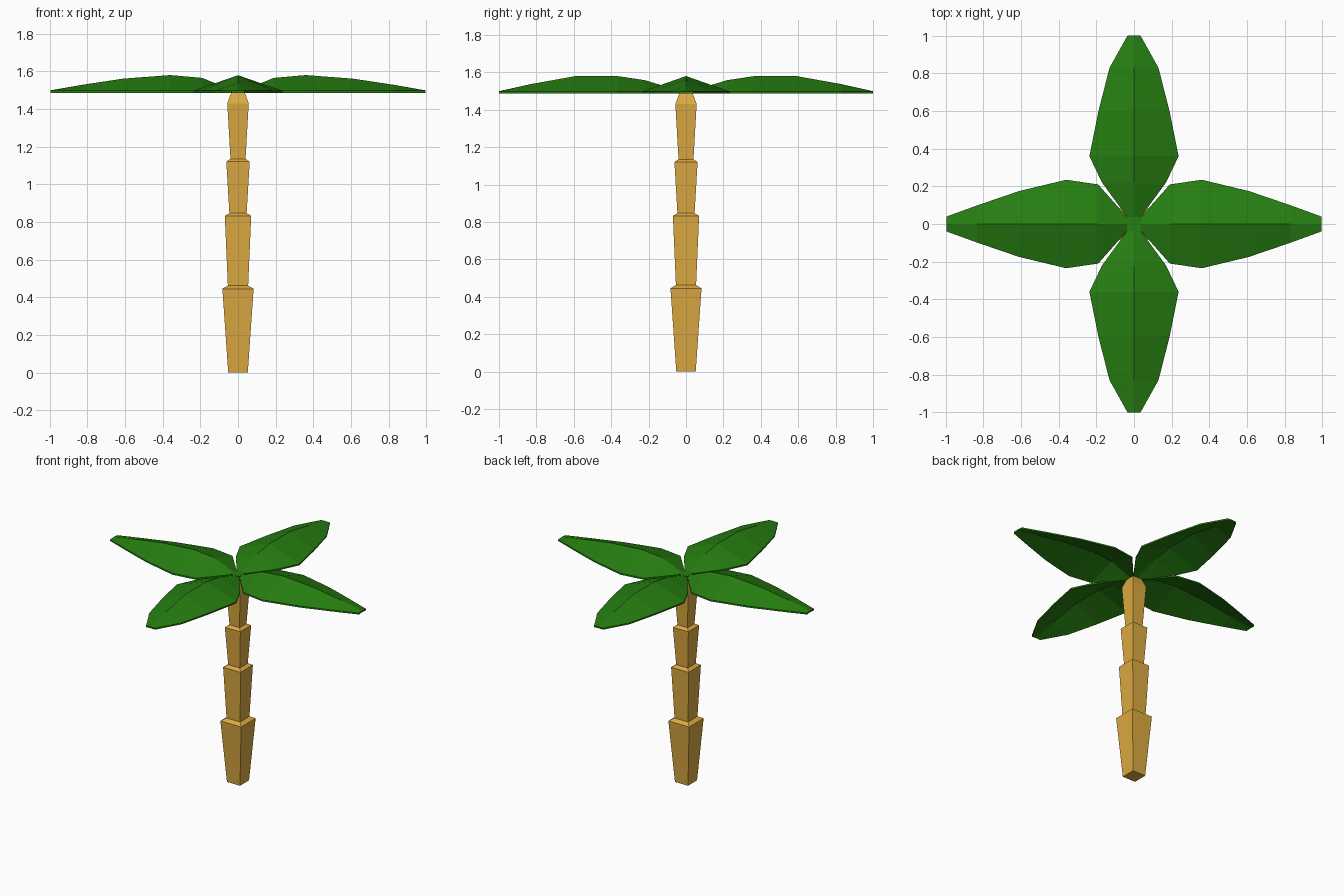
import bpy, bmesh, math
from mathutils import Matrix

if "Cube" in bpy.data.objects:
    bpy.data.objects.remove(bpy.data.objects["Cube"])


def material(name, color):
    m = bpy.data.materials.new(name)
    m.diffuse_color = (*color, 1)
    m.use_nodes = True
    m.node_tree.nodes["Principled BSDF"].inputs["Base Color"].default_value = m.diffuse_color
    return m


GREEN = material("leaf green", (0.0194, 0.209, 0.0056))
TAN = material("trunk tan", (0.716, 0.402, 0.053))


def loft(name, rings, mat, turn=0):
    """Closed solid through rings of equal point count, capped at both ends."""
    bm = bmesh.new()
    loops = [[bm.verts.new(p) for p in ring] for ring in rings]
    n = len(loops[0])
    for a, b in zip(loops, loops[1:]):
        for i in range(n):
            j = (i + 1) % n
            bm.faces.new((a[i], a[j], b[j], b[i]))
    bm.faces.new(loops[0][::-1])
    bm.faces.new(loops[-1])
    bmesh.ops.recalc_face_normals(bm, faces=bm.faces[:])
    bm.transform(Matrix.Rotation(turn, 4, 'Z'))
    mesh = bpy.data.meshes.new(name)
    bm.to_mesh(mesh)
    bm.free()
    mesh.materials.append(mat)
    obj = bpy.data.objects.new(name, mesh)
    bpy.context.collection.objects.link(obj)
    return obj


# Square trunk: flared segments with a small ledge above each
TRUNK = [(0.052, 0), (0.083, 0.445), (0.054, 0.462), (0.07, 0.832),
         (0.046, 0.847), (0.062, 1.12), (0.04, 1.135), (0.057, 1.43),
         (0.035, 1.49)]
loft("trunk", [[(-r, -r, z), (r, -r, z), (r, r, z), (-r, r, z)]
               for r, z in TRUNK], TAN)

# Leaf stations: distance from centre, half width, ridge height
SIDE_LEAF = [(0.035, 0.035, 1.502), (0.19, 0.21, 1.565), (0.36, 0.235, 1.58),
             (0.61, 0.175, 1.561), (0.83, 0.10, 1.528), (0.995, 0.04, 1.499)]
FRONT_LEAF = [(0.035, 0.035, 1.502), (0.22, 0.17, 1.558), (0.36, 0.237, 1.579),
              (0.595, 0.19, 1.579), (0.83, 0.13, 1.537), (1.0, 0.035, 1.499)]
EDGE, THICK = 1.497, 0.011


def leaf(name, stations, turn):
    rings = [[(d, -w, EDGE), (d, 0, h), (d, w, EDGE),
              (d, w, EDGE - THICK), (d, 0, h - THICK), (d, -w, EDGE - THICK)]
             for d, w, h in stations]
    loft(name, rings, GREEN, turn)


for i, side in enumerate(("right", "back", "left", "front")):
    leaf(side + "_leaf", FRONT_LEAF if i % 2 else SIDE_LEAF, i * math.pi / 2)

# Small square hub joining the leaves
loft("leaf_hub", [[(-0.037, -0.037, z), (0.037, -0.037, z),
                   (0.037, 0.037, z), (-0.037, 0.037, z)]
                  for z in (1.486, 1.502)], GREEN)
